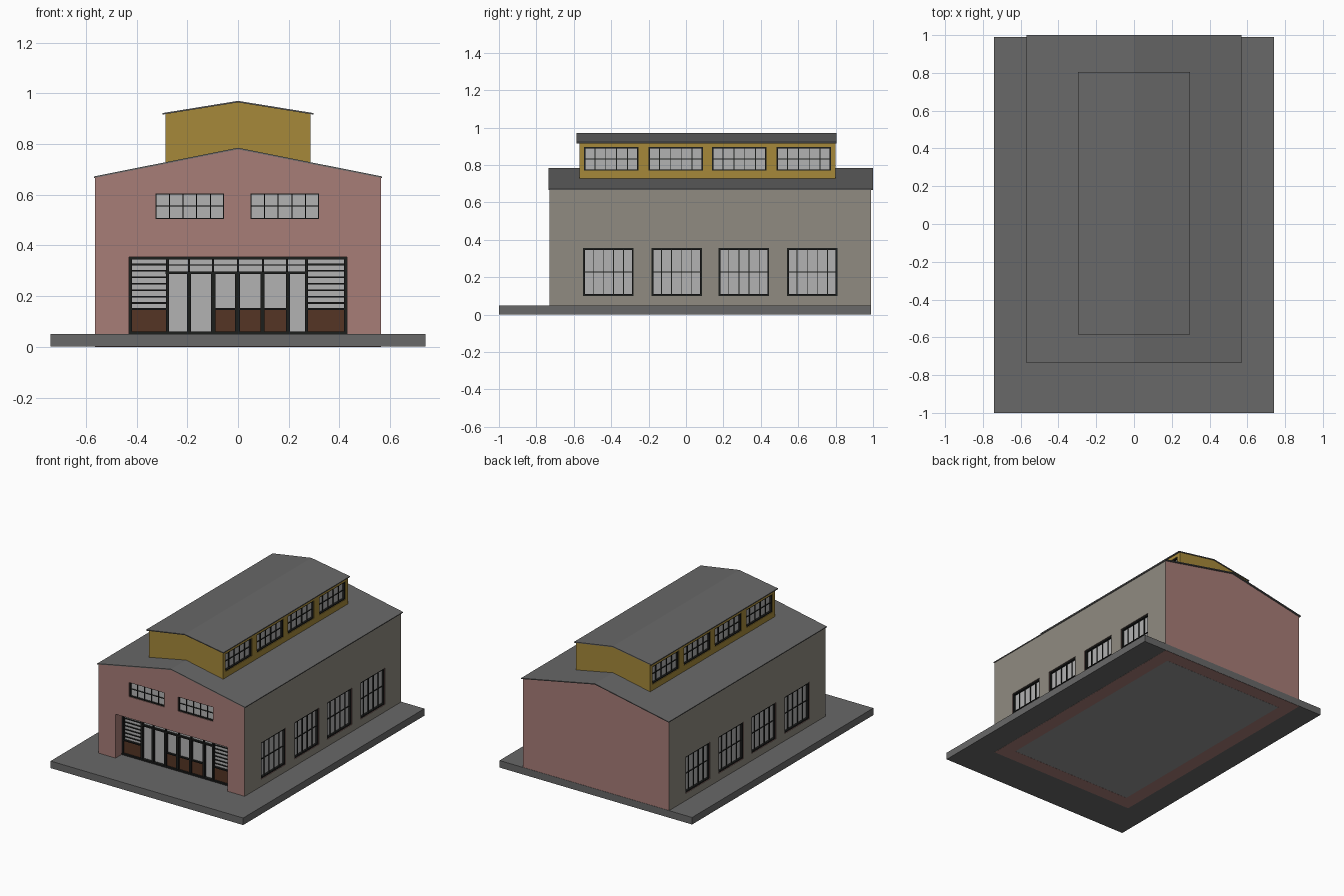
import bpy, bmesh

if "Cube" in bpy.data.objects:
    bpy.data.objects.remove(bpy.data.objects["Cube"])


def material(name, rgb):
    m = bpy.data.materials.new(name)
    m.diffuse_color = (*rgb, 1)
    m.use_nodes = True
    m.node_tree.nodes["Principled BSDF"].inputs["Base Color"].default_value = m.diffuse_color
    return m


PINK = material("pink_plaster", (.39, .205, .185))
BEIGE = material("beige_wall", (.28, .26, .22))
OCHRE = material("ochre_wall", (.38, .25, .042))
DARK = material("dark_frame", (.012, .013, .012))
GLASS = material("pale_glass", (.45, .45, .45))
WOOD = material("brown_panel", (.09, .035, .018))
GREY = material("slab_grey", (.14, .14, .14))
FLOOR = material("floor_grey", (.3, .3, .3))


def finish(name, bm, *mats):
    bmesh.ops.recalc_face_normals(bm, faces=bm.faces[:])
    me = bpy.data.meshes.new(name)
    bm.to_mesh(me)
    bm.free()
    for m in mats:
        me.materials.append(m)
    ob = bpy.data.objects.new(name, me)
    bpy.context.collection.objects.link(ob)
    return ob


def boxes(name, items, mat):
    bm = bmesh.new()
    for x0, x1, y0, y1, z0, z1 in items:
        for v in bmesh.ops.create_cube(bm, size=1)["verts"]:
            v.co = ((x0 + x1) / 2 + v.co.x * (x1 - x0),
                    (y0 + y1) / 2 + v.co.y * (y1 - y0),
                    (z0 + z1) / 2 + v.co.z * (z1 - z0))
    return finish(name, bm, mat)


def prism(name, profile, y0, y1, *mats):
    bm = bmesh.new()
    f = bm.faces.new([bm.verts.new((x, y0, z)) for x, z in profile])
    ext = bmesh.ops.extrude_face_region(bm, geom=[f], use_keep_orig=True)
    for v in ext["geom"]:
        if isinstance(v, bmesh.types.BMVert):
            v.co.y = y1
    return finish(name, bm, *mats)


def house(w, base, ridge_base, eave, ridge):
    return [(-w, base), (0, ridge_base), (w, base), (w, eave), (0, ridge), (-w, eave)]


def carve(ob, *cutters):
    for c in cutters:
        mod = ob.modifiers.new("cut", 'BOOLEAN')
        mod.operation, mod.solver, mod.object = 'DIFFERENCE', 'EXACT', c
    dg = bpy.context.evaluated_depsgraph_get()
    me = bpy.data.meshes.new_from_object(ob.evaluated_get(dg))
    ob.modifiers.clear()
    ob.data = me
    for c in cutters:
        bpy.data.objects.remove(c)


def window(glass, bars, place, u0, u1, v0, v1, border):
    """Glazing with a border, five columns and two rows; place maps to a box."""
    glass.append(place(u0, u1, v0, v1, .018, .028))
    for a, b in ((u0, u0 + border), (u1 - border, u1)):
        bars.append(place(a, b, v0, v1, .004, .028))
    for a, b in ((v0, v0 + border), (v1 - border, v1)):
        bars.append(place(u0, u1, a, b, .004, .028))
    for i in range(1, 5):
        u = u0 + (u1 - u0) * i / 5
        bars.append(place(u - .002, u + .002, v0, v1, .012, .02))
    v = (v0 + v1) / 2
    bars.append(place(u0, u1, v - .002, v + .002, .012, .02))


def side(wall, s):
    def place(u0, u1, v0, v1, d0, d1):
        a, b = sorted((s * (wall - d0), s * (wall - d1)))
        return a, b, u0, u1, v0, v1
    return place


def front(u0, u1, v0, v1, d0, d1):
    return u0, u1, -.73 + d0, -.73 + d1, v0, v1


# Ground slab and inner floor
boxes("ground_slab", [(-.74, .74, -1, .99, .001, .05)], GREY)
boxes("inner_floor", [(-.468, .468, -.634, .892, 0, .055)], FLOOR)

# Window layout
lower = [(-.55, -.28), (-.185, .085), (.175, .445), (.54, .81)]
upper = [(-.545, -.255), (-.2, .09), (.14, .43), (.485, .775)]
gable = [(-.325, -.055), (.05, .32)]

# Main hall shell
hall = prism("main_hall", house(.563, 0, 0, .667, .779), -.73, .988, PINK, BEIGE)
for p in hall.data.polygons:
    p.material_index = int(abs(p.normal.x) > .9)
hollow = prism("hollow", house(.468, -.1, -.1, .66, .753), -.635, .893, PINK)
holes = [(a, b, u0, u1, .1, .355) for u0, u1 in lower for a, b in ((-.7, -.4), (.4, .7))]
holes += [(u0, u1, -.9, -.6, .505, .605) for u0, u1 in gable]
holes.append((-.43, .43, -.9, -.6, .045, .355))
carve(hall, hollow, boxes("openings", holes, PINK))

# Raised clerestory shell
top = prism("clerestory", house(.285, .715, .77, .918, .964), -.57, .8, OCHRE)
hollow = prism("hollow", house(.25, .6, .6, .905, .945), -.535, .765, OCHRE)
holes = [(a, b, u0, u1, .77, .895) for u0, u1 in upper for a, b in ((-.4, -.2), (.2, .4))]
carve(top, hollow, boxes("openings", holes, OCHRE))

# Thin pitched roofs
for name, w, eave, ridge, y0, y1 in (("main_roof", .568, .672, .785, -.735, 1),
                                     ("clerestory_roof", .297, .922, .97, -.585, .805)):
    prism(name, [(-w, eave), (0, ridge), (w, eave), (w, eave - .006),
                 (0, ridge - .006), (-w, eave - .006)], y0, y1, GREY)

# Windows on both sides and in the front gable
glass, bars = [], []
for s in (-1, 1):
    for u0, u1 in lower:
        window(glass, bars, side(.563, s), u0, u1, .1, .355, .01)
    for u0, u1 in upper:
        window(glass, bars, side(.285, s), u0, u1, .77, .895, .007)
for u0, u1 in gable:
    window(glass, bars, front, u0, u1, .505, .605, .004)
boxes("window_glass", glass, GLASS)
boxes("window_frames", bars, DARK)

# Shopfront: recessed glazing, posts, rails, louvre bars and timber panels
boxes("shopfront_glass", [front(-.43, .43, .05, .355, .085, .093)], GLASS)
frame = [front(-.43, .43, .345, .355, .065, .095), front(-.43, .43, .05, .06, .065, .095),
         front(-.285, .275, .288, .297, .068, .095)]
for u0, u1 in ((-.43, -.418), (-.284, -.272), (-.202, -.186), (-.107, -.088), (-.012, .008),
               (.088, .104), (.19, .206), (.264, .276), (.418, .43)):
    top_z = .355 if abs(u0 + u1) > .5 else .297
    frame.append(front(u0, u1, .05, top_z, .068, .095))
for u in (-.194, -.098, 0, .098, .194):
    frame.append(front(u - .004, u + .004, .29, .35, .075, .095))
frame.append(front(-.28, .27, .321, .325, .078, .095))
panels = [(-.418, -.284), (-.088, -.012), (.008, .088), (.104, .19), (.276, .418)]
for u0, u1 in panels:
    frame.append(front(u0, u1, .146, .153, .07, .095))
for u0, u1 in (panels[0], panels[-1]):
    for i in range(7):
        z = .173 + i * .0253
        frame.append(front(u0, u1, z - .003, z + .003, .078, .095))
boxes("shopfront_frame", frame, DARK)
boxes("shopfront_panels", [front(a, b, .058, .148, .078, .094) for a, b in panels], WOOD)
